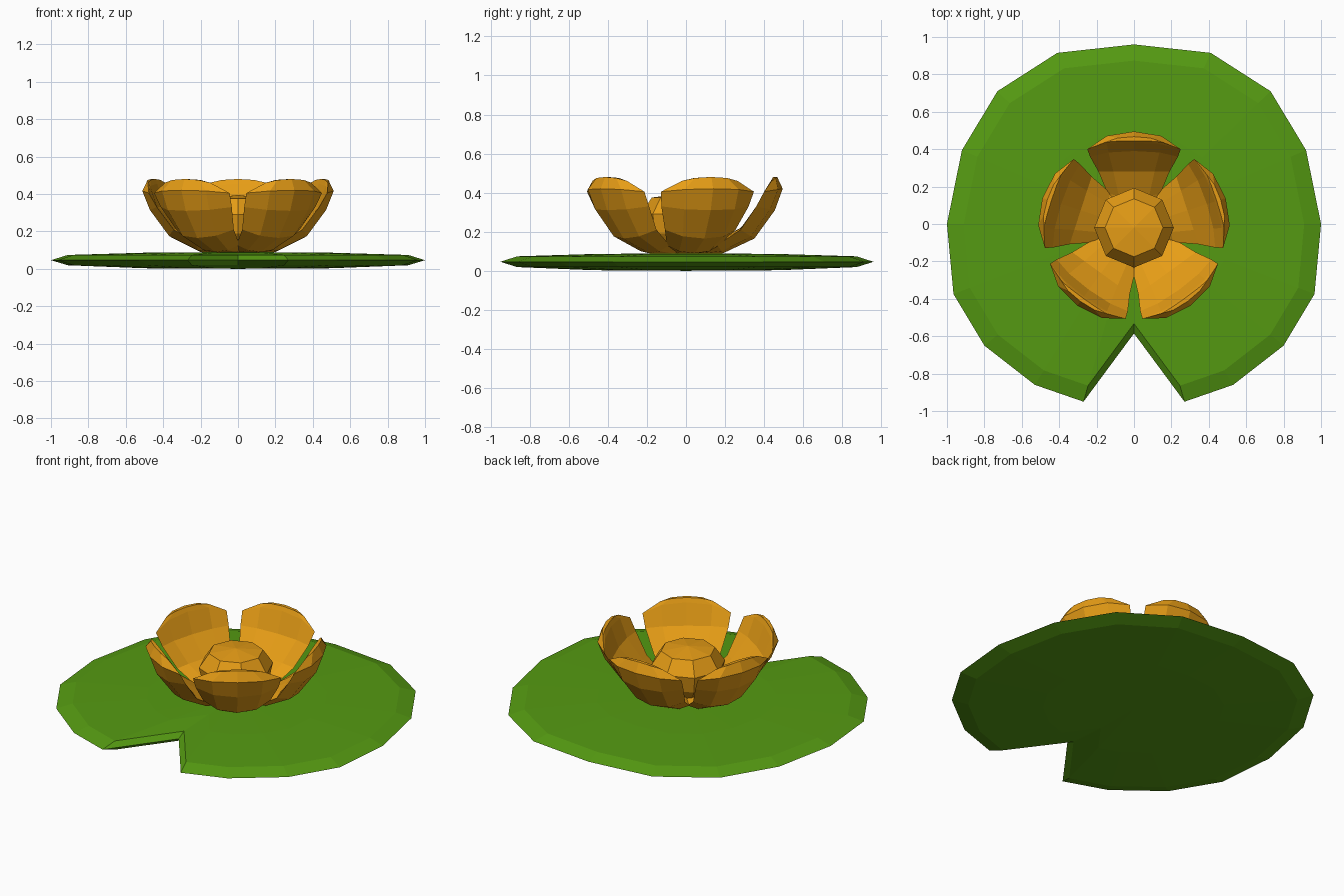
import bpy, bmesh, math
from mathutils import Matrix

if "Cube" in bpy.data.objects:
    bpy.data.objects.remove(bpy.data.objects["Cube"])


def material(name, col):
    m = bpy.data.materials.new(name)
    m.diffuse_color = (*col, 1)
    m.use_nodes = True
    m.node_tree.nodes["Principled BSDF"].inputs["Base Color"].default_value = m.diffuse_color
    return m


green = material("leaf green", (0.091, 0.325, 0.006))
orange = material("petal orange", (0.80, 0.34, 0.008))


def finish(name, bm, mat, smooth=False):
    bmesh.ops.recalc_face_normals(bm, faces=bm.faces)
    me = bpy.data.meshes.new(name)
    bm.to_mesh(me)
    bm.free()
    for p in me.polygons:
        p.use_smooth = smooth
    me.materials.append(mat)
    ob = bpy.data.objects.new(name, me)
    bpy.context.collection.objects.link(ob)
    return ob


def bridge(bm, a, b):
    n = len(a)
    for i in range(n):
        bm.faces.new((a[i], a[(i + 1) % n], b[(i + 1) % n], b[i]))


def fan(bm, ring, co):
    c = bm.verts.new(co)
    for i in range(len(ring)):
        bm.faces.new((ring[i], ring[(i + 1) % len(ring)], c))


# Lily pad: notched outline mirrored in x, thin lens section
half = [(0.41, 0.915), (0.73, 0.71), (0.92, 0.395), (1.0, 0), (0.965, -0.375),
        (0.80, -0.65), (0.53, -0.86), (0.27, -0.95), (0.10, -0.72)]
outline = [(0, 0.96)] + half + [(0, -0.585)] + [(-x, y) for x, y in reversed(half)]
bm = bmesh.new()
rings = [[bm.verts.new((x * s, y * s, z)) for x, y in outline]
         for s, z in ((0.5, 0.003), (0.91, 0.019), (1, 0.046), (0.91, 0.074), (0.5, 0.086))]
for a, b in zip(rings, rings[1:]):
    bridge(bm, a, b)
fan(bm, rings[0], (0, 0, 0))
fan(bm, rings[-1], (0, 0, 0.09))
finish("lily_pad", bm, green)

# Petals: cupped closed section lofted outward along local x
# outer r, outer z, inner r, inner z, edge r, edge z, half width
rows = [(0.03, 0.075, 0.03, 0.13, 0.03, 0.10, 0.06),
        (0.21, 0.090, 0.17, 0.15, 0.18, 0.13, 0.14),
        (0.37, 0.165, 0.30, 0.22, 0.30, 0.21, 0.19),
        (0.475, 0.31, 0.41, 0.33, 0.38, 0.33, 0.235),
        (0.515, 0.42, 0.455, 0.455, 0.42, 0.405, 0.25),
        (0.487, 0.48, 0.465, 0.48, 0.458, 0.46, 0.15)]
FLOWER_Y = -0.02
for k in range(5):
    bm = bmesh.new()
    loops = []
    for ro, zo, ri, zi, re, ze, w in rows:
        f = 0.25     # how far the mid columns lean toward the edge
        mo = (ro + (re - ro) * f, zo + (ze - zo) * f)
        mi = (ri + (re - ri) * f, zi + (ze - zi) * f)
        m = 0.58 * w
        pts = [(mo[0], -m, mo[1]), (ro, 0, zo), (mo[0], m, mo[1]), (re, w, ze),
               (mi[0], m, mi[1]), (ri, 0, zi), (mi[0], -m, mi[1]), (re, -w, ze)]
        loops.append([bm.verts.new(p) for p in pts])
    for a, b in zip(loops, loops[1:]):
        bridge(bm, a, b)
    bm.faces.new(loops[0])
    bm.faces.new(loops[-1])
    bm.transform(Matrix.Translation((0, FLOWER_Y, 0)) @
                 Matrix.Rotation(math.radians(90 + 72 * k), 4, 'Z'))
    finish(f"petal_{k + 1}", bm, orange)

# Flower centre: faceted eight-sided bud
bm = bmesh.new()
rings = [[bm.verts.new((r * math.cos(i * math.pi / 4), FLOWER_Y + r * math.sin(i * math.pi / 4), z))
          for i in range(8)]
         for r, z in ((0.10, 0.085), (0.19, 0.19), (0.213, 0.29), (0.155, 0.375))]
for a, b in zip(rings, rings[1:]):
    bridge(bm, a, b)
bm.faces.new(rings[0])
fan(bm, rings[-1], (0, FLOWER_Y, 0.395))
finish("flower_centre", bm, orange)
